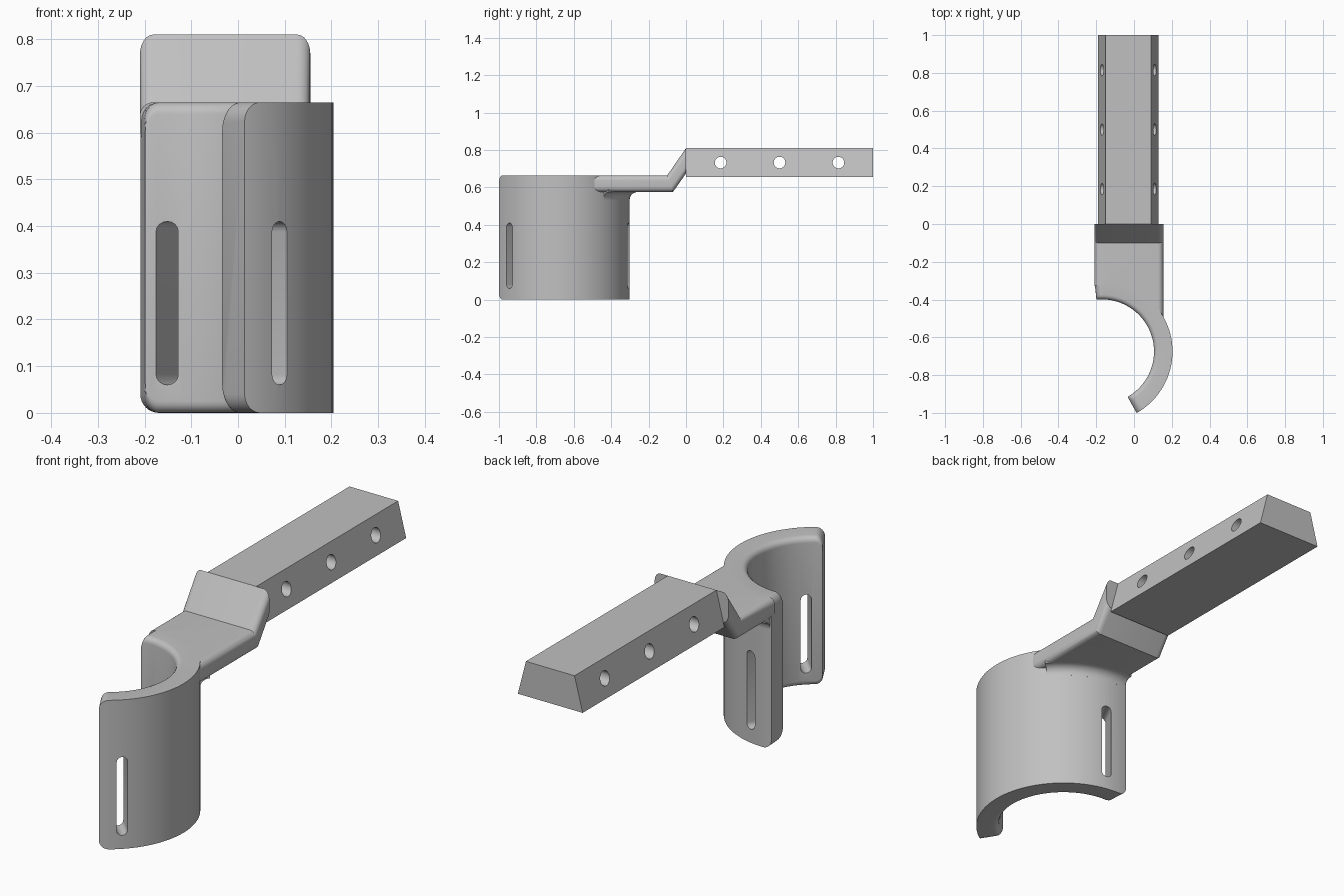
import bpy, bmesh
from math import sin, cos, pi, radians, sqrt
from mathutils import Vector, Matrix

default = bpy.data.objects.get("Cube")
if default:
    bpy.data.objects.remove(default, do_unlink=True)

GREY = (0.53, 0.53, 0.53, 1)
mat = bpy.data.materials.new("plain grey")
mat.use_nodes = True
mat.diffuse_color = GREY
mat.node_tree.nodes["Principled BSDF"].inputs["Base Color"].default_value = GREY


def finish(name, bm):
    bmesh.ops.recalc_face_normals(bm, faces=bm.faces)
    mesh = bpy.data.meshes.new(name)
    bm.to_mesh(mesh)
    bm.free()
    mesh.materials.append(mat)
    obj = bpy.data.objects.new(name, mesh)
    bpy.context.collection.objects.link(obj)
    return obj


def loft(name, rings):
    """Closed solid through equal-length rings of points."""
    bm = bmesh.new()
    rows = [[bm.verts.new(p) for p in ring] for ring in rings]
    n = len(rows[0])
    for a, b in zip(rows, rows[1:]):
        for i in range(n):
            j = (i + 1) % n
            bm.faces.new((a[i], a[j], b[j], b[i]))
    bm.faces.new(rows[0])
    bm.faces.new(rows[-1])
    return finish(name, bm)


def activate(obj):
    bpy.ops.object.select_all(action='DESELECT')
    obj.select_set(True)
    bpy.context.view_layer.objects.active = obj


def cut(obj, cutter):
    cutter.hide_render = True
    mod = obj.modifiers.new("cut", 'BOOLEAN')
    mod.object = cutter
    mod.operation = 'DIFFERENCE'
    mod.solver = 'EXACT'
    activate(obj)
    bpy.ops.object.modifier_apply(modifier=mod.name)
    bpy.data.objects.remove(cutter, do_unlink=True)


def prism(name, outline, length, matrix):
    """Outline in local xy, extruded both ways along local z."""
    return loft(name, [[matrix @ Vector((x, y, z)) for x, y in outline]
                       for z in (-length / 2, length / 2)])


def circle(r, n=32):
    return [(r * cos(2 * pi * i / n), r * sin(2 * pi * i / n)) for i in range(n)]


# Shared dimensions of the curved cuff
CENTRE = Vector((-0.17, -0.675, 0))
R_IN, R_OUT, TOP = 0.276, 0.374, 0.665
START, END = radians(-60.5), radians(96)


def polar(angle, r, z):
    return CENTRE + Vector((r * cos(angle), r * sin(angle), z))


# Cuff: curved wall with rounded end corners and softened inner rims
CORNER, RIM = 0.04, 0.025
span = (END - START) * R_OUT
ends = [CORNER * (1 - cos(pi / 2 * i / 8)) for i in range(9)]
middle = [CORNER + (span - 2 * CORNER) * i / 40 for i in range(1, 40)]
rings = []
for s in ends + middle + [span - e for e in reversed(ends)]:
    d = max(0, CORNER - min(s, span - s))
    low = CORNER - sqrt(max(0, CORNER ** 2 - d ** 2))
    high = TOP - low
    arc = [(RIM * (1 - sin(a)), RIM * (1 - cos(a)))
           for a in [pi / 2 * i / 5 for i in range(6)]]
    section = [(R_OUT, low), (R_OUT, high)]
    section += [(R_IN + u, high - v) for v, u in reversed([(q, p) for p, q in arc])][::-1]
    section += [(R_IN + p, low + q) for p, q in reversed(arc)]
    rings.append([polar(START + s / R_OUT, r, z) for r, z in section])
cuff = loft("cuff", rings)

# Upright strap slots, each a rounded slit running through the wall
for x, y, angle in ((0.055, -0.91, -45), (-0.126, -0.35, 63)):
    half, r = 0.153, 0.022
    outline = [(r * cos(a), r * sin(a) + (half if i < 9 else -half))
               for i, a in enumerate([pi * k / 8 for k in range(9)]
                                     + [pi + pi * k / 8 for k in range(9)])]
    along = Vector((cos(radians(angle)), sin(radians(angle)), 0))
    up = Vector((0, 0, 1))
    basis = Matrix((up.cross(along), up, along)).transposed().to_4x4()
    place = Matrix.Translation((x, y, 0.235)) @ basis
    cut(cuff, prism("slot_cutter", outline, 0.26, place))

# Neck: flat plate that bends upward, with rounded long edges
LEFT, RIGHT, THICK, ROUND = -0.21, 0.155, 0.09, 0.028
section = []
for k, (cx, cz) in enumerate(((RIGHT - ROUND, THICK - ROUND), (LEFT + ROUND, THICK - ROUND),
                              (LEFT + ROUND, ROUND), (RIGHT - ROUND, ROUND))):
    for i in range(7):
        a = pi / 2 * (k + i / 6)
        section.append((cx + ROUND * cos(a), (cz + ROUND * sin(a)) / THICK))
stations = [((-0.5, 0.575), (-0.5, TOP)), ((-0.07, 0.575), (-0.1, TOP)),
            ((0, 0.675), (0, 0.81))]
neck = loft("neck", [[(x, b[0] + (t[0] - b[0]) * f, b[1] + (t[1] - b[1]) * f)
                      for x, f in section] for b, t in stations])
cut(neck, prism("bore_cutter", circle(0.35, 96), 2, Matrix.Translation(CENTRE)))

# Fillet under the neck where it meets the cuff
F = 0.04
curve = [(R_OUT + F * (1 - sin(a)), 0.575 - F * (1 - cos(a)))
         for a in [pi / 2 * i / 6 for i in range(7)]]
section = curve + [(R_OUT - 0.01, 0.575 - F), (R_OUT - 0.01, 0.59), (R_OUT + F, 0.59)]
fillet = loft("neck_fillet", [[polar(radians(39 + 56 * i / 24), r, z) for r, z in section]
                              for i in range(25)])

# Handle: tapered bar with three cross holes
bar = [(-0.19, 0.655), (0.13, 0.655), (0.09, 0.81), (-0.15, 0.81)]
handle = loft("handle", [[(x, y, z) for x, z in bar] for y in (0, 1)])
for y in (0.185, 0.5, 0.815):
    place = Matrix.Translation((0, y, 0.733)) @ Matrix.Rotation(pi / 2, 4, 'Y')
    cut(handle, prism("hole_cutter", circle(0.031), 1, place))

for obj in (cuff, neck, fillet, handle):
    activate(obj)
    bpy.ops.object.shade_smooth_by_angle(angle=radians(30))
